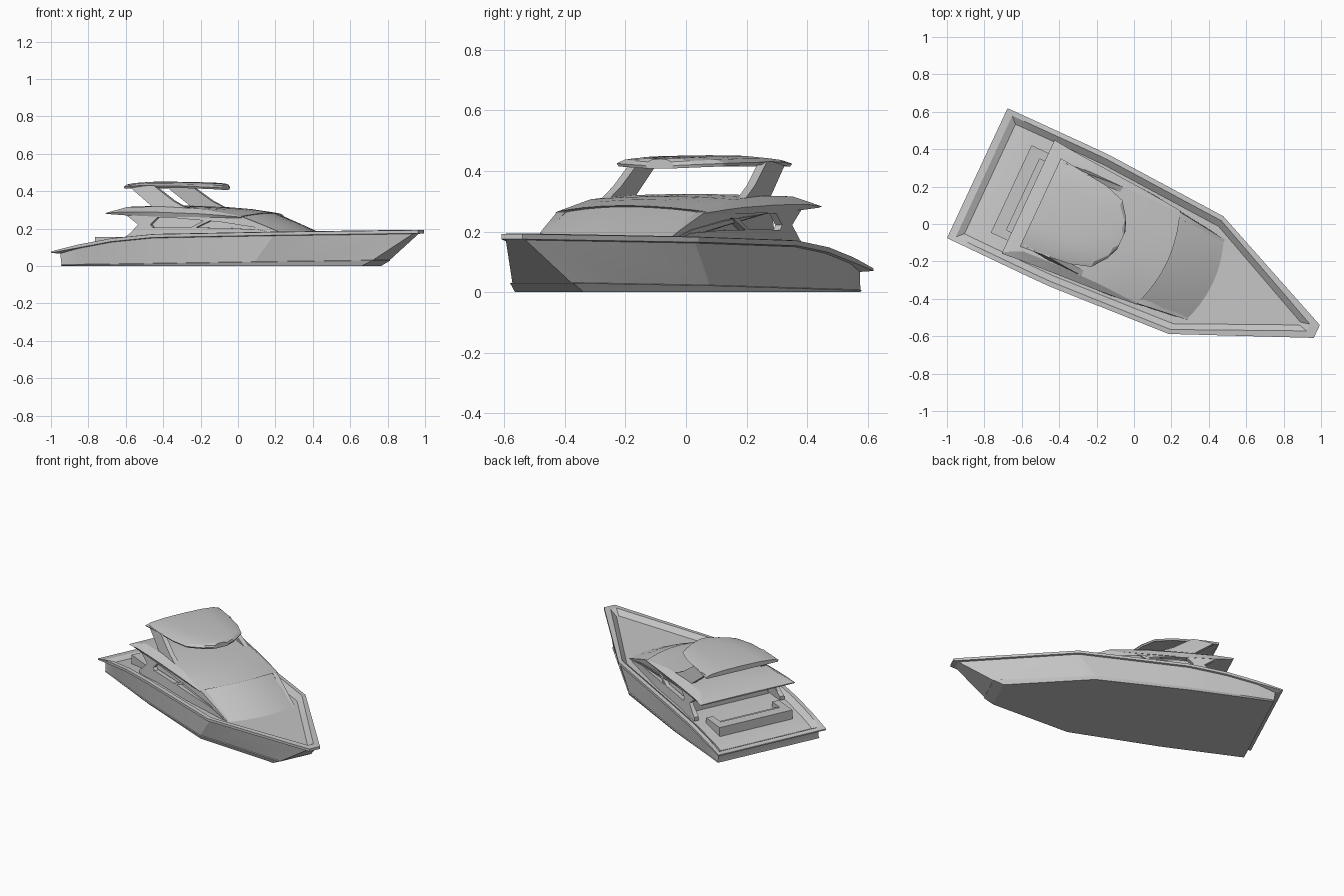
import bpy, bmesh
from math import radians
from mathutils import Matrix, Vector

cube = bpy.data.objects.get("Cube")
if cube:
    bpy.data.objects.remove(cube)

grey = bpy.data.materials.new("light_grey")
grey.use_nodes = True
COLOR = (0.56, 0.56, 0.56, 1)
grey.diffuse_color = COLOR
grey.node_tree.nodes["Principled BSDF"].inputs["Base Color"].default_value = COLOR

# The boat is drawn along u (stern to bow), then turned and moved into place
PLACE = Matrix.Translation((-0.838, 0.272, 0)) @ Matrix.Rotation(radians(-25), 4, "Z")


def interp(u, pts):
    for (a, p), (b, q) in zip(pts, pts[1:]):
        if u <= b:
            return p + (q - p) * max(0, u - a) / (b - a)
    return pts[-1][1]


def finish(name, bm):
    bmesh.ops.remove_doubles(bm, verts=bm.verts, dist=0.0004)
    bmesh.ops.recalc_face_normals(bm, faces=bm.faces)
    bm.transform(PLACE)
    mesh = bpy.data.meshes.new(name)
    bm.to_mesh(mesh)
    bm.free()
    mesh.materials.append(grey)
    obj = bpy.data.objects.new(name, mesh)
    bpy.context.scene.collection.objects.link(obj)
    bpy.ops.object.select_all(action="DESELECT")
    obj.select_set(True)
    bpy.context.view_layer.objects.active = obj
    bpy.ops.object.shade_smooth_by_angle(angle=radians(20))
    return obj


def add_face(bm, verts):
    """Skip corners that coincide on the centre line."""
    ring = []
    for v in verts:
        if all((v.co - w.co).length > 0.0004 for w in ring):
            ring.append(v)
    if len(ring) > 2:
        bm.faces.new(ring)


def loft(name, sections):
    """Mirrored skin over half sections, each a list of (u, v, z)."""
    bm = bmesh.new()
    sides = [[[bm.verts.new((u, s * v, z)) for u, v, z in sec] for sec in sections]
             for s in (1, -1)]
    left, right = sides
    for side in sides:
        for a, b in zip(side, side[1:]):
            for i in range(len(a) - 1):
                add_face(bm, (a[i], a[i + 1], b[i + 1], b[i]))
    for k in (0, -1):
        for i in range(len(left[0]) - 1):
            add_face(bm, (left[k][i], left[k][i + 1], right[k][i + 1], right[k][i]))
        for j in range(len(sections) - 1):
            add_face(bm, (left[j][k], left[j + 1][k], right[j + 1][k], right[j][k]))
    return finish(name, bm)


def plate(name, outline, outer, thick):
    """Side panel from a (u, z) outline; outer(u, z) gives its distance from the centre line."""
    for s, label in ((1, "left"), (-1, "right")):
        bm = bmesh.new()
        a = [bm.verts.new((u, s * outer(u, z), z)) for u, z in outline]
        b = [bm.verts.new((u, s * (outer(u, z) - thick), z)) for u, z in outline]
        bm.faces.new(a)
        bm.faces.new(b)
        for i in range(len(a)):
            j = (i + 1) % len(a)
            bm.faces.new((a[i], a[j], b[j], b[i]))
        bmesh.ops.triangulate(bm, faces=[f for f in bm.faces if len(f.verts) > 4])
        finish(label + "_" + name, bm)


def box(name, lo, hi):
    bm = bmesh.new()
    bmesh.ops.create_cube(bm, size=1)
    lo, hi = Vector(lo), Vector(hi)
    for v in bm.verts:
        v.co = [(l + h) / 2 + c * (h - l) for l, h, c in zip(lo, hi, v.co)]
    return finish(name, bm)


# Hull with chine, overhanging rim, bulwark and deck
SHEER = [(0, .078), (.08, .097), (.16, .115), (.355, .148), (.6, .17), (1.29, .182), (2.003, .192)]
RIM = [(0, .383), (.58, .387), (1.29, .347), (2.003, .038)]
BASE = [(0, .356), (.58, .36), (1.29, .335), (2.003, .125)]
BASE_U = [(0, .05), (.58, .58), (1.29, 1.18), (2.003, 1.71)]


def hull_section(u):
    w, z = interp(u, RIM), interp(u, SHEER)
    wb, ub = interp(u, BASE), interp(u, BASE_U)
    bow = max(0, (u - 1.29) / .713)
    aft = max(0, 1 - u / .16)
    drop = .028 - .014 * aft
    zc = .006 + .024 * u / 2
    uc = ub + .06 * bow
    lip = .02 - .009 * aft
    inset = .012 + .02 * aft
    return [(ub, wb, 0),
            (uc, wb + .008 - .018 * bow, zc),
            (uc, wb + .002 - .02 * bow, zc + .002),
            (u + .04 * aft - .03 * bow, w - inset + .01 * bow, z - lip),
            (u, w, z - lip + .003),
            (u, w, z),
            (u + .04 * aft - .05 * bow, w - .026 + .008 * bow, z + .002),
            (u + .075 * aft - .1 * bow, w - .06 + .03 * bow, z - drop)]


loft("hull", [hull_section(u) for u in (0, .08, .16, .26, .355, .47, .6, .95, 1.29, 1.65, 2.003)])

# Deckhouse with raked, curved windshield
SPREAD = (1, .85, .6, .3, 0)


def house_section(u, base, top, z_top, crown, bulge):
    rows = [(u, 0, .12), (u, base, .12)]
    return rows + [(u + bulge * (1 - f * f), top * f, z_top + crown * (1 - f * f)) for f in SPREAD]


loft("deckhouse", [house_section(.52, .275, .255, .265, .01, 0),
                   house_section(.83, .275, .255, .265, .02, 0),
                   house_section(1.06, .27, .255, .262, .02, .05),
                   house_section(1.2, .255, .25, .212, .016, .05),
                   house_section(1.345, .235, .235, .155, .004, .045)])


# Flybridge roof overhanging the aft deck
def roof_section(u, w, z_low, z_edge, shoulder, z_top, crown, bulge):
    rows = [(u, 0, z_low), (u, w - .01, z_low), (u, w, z_edge)]
    return rows + [(u + bulge * (1 - f * f), shoulder * f, z_top + crown * (1 - f * f)) for f in SPREAD]


loft("flybridge", [roof_section(.3, .335, .279, .283, .325, .285, .002, 0),
                   roof_section(.4, .325, .272, .29, .275, .316, .004, 0),
                   roof_section(.6, .312, .264, .288, .265, .318, .006, 0),
                   roof_section(.83, .298, .258, .28, .262, .306, .01, 0),
                   roof_section(.95, .288, .256, .272, .266, .286, .02, .025),
                   roof_section(1.07, .277, .256, .262, .27, .266, .02, .052)])


# Side panels around the long recessed windows
def side_width(u, z):
    return interp(u, [(.3, .325), (.6, .308), (.9, .294), (1.07, .277), (1.35, .237)]) - (z - .15) * .06


plate("window_brow", [(.32, .281), (.45, .287), (.75, .28), (1.07, .265), (1.2, .216), (1.35, .155),
                      (1.27, .175), (1.16, .205), (.95, .236), (.7, .256), (.45, .266)], side_width, .03)
plate("lower_side", [(.405, .13), (.405, .155), (.48, .205), (.75, .207), (1.0, .203), (1.16, .195),
                     (1.29, .165), (1.32, .13), (.9, .13)], side_width, .03)
plate("aft_pillar", [(.41, .272), (.48, .222), (.43, .17), (.6, .17), (.55, .222), (.6, .272)],
      side_width, .025)
plate("window_bar", [(.78, .205), (.81, .205), (.9, .245), (.86, .245)], side_width, .025)


# Arch legs leaning aft, carrying the hardtop
plate("arch_leg", [(.55, .31), (.75, .305), (.66, .35), (.54, .432), (.39, .432)],
      lambda u, z: .262 - (z - .31) * .12, .03)


def top_section(u, w, z):
    return [(u, 0, z - .014), (u, w * .8, z - .02), (u, w - .008, z - .032), (u, w, z - .022),
            (u, w * .85, z - .01), (u, w * .5, z - .002), (u, 0, z)]


loft("hardtop", [top_section(u, w, z) for u, w, z in
                 ((.372, .26, .446), (.46, .252, .452), (.655, .231, .45),
                  (.765, .196, .447), (.825, .115, .443), (.85, .05, .44))])

# U-shaped cockpit sofa
box("sofa_back", (.2, -.258, .09), (.27, .258, .155))
for s, label in ((1, "left"), (-1, "right")):
    v = sorted((s * .21, s * .258))
    box(label + "_sofa_arm", (.26, v[0], .1), (.365, v[1], .155))
box("sofa_seat", (.265, -.215, .1), (.31, .215, .14))
